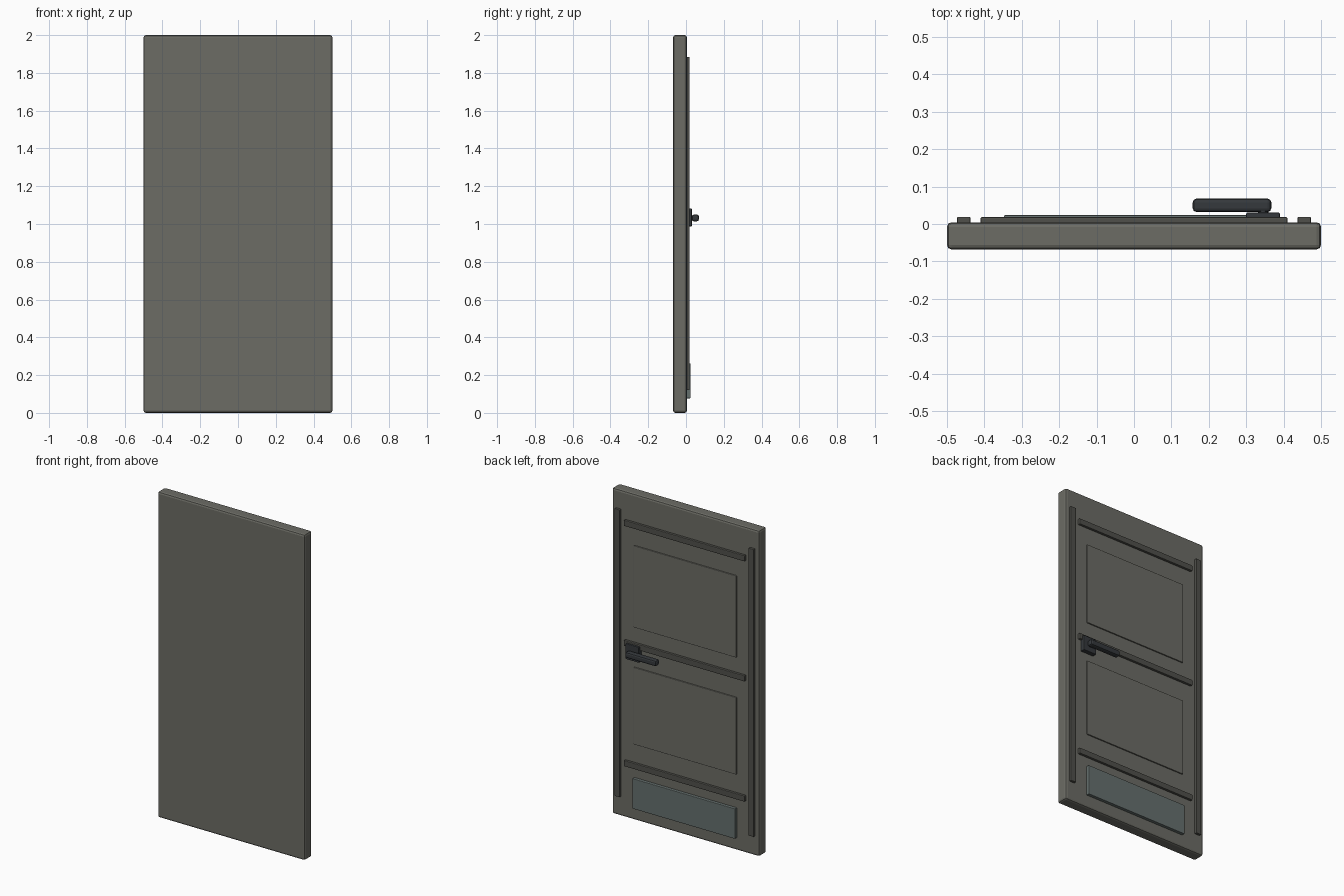
import bpy

if "Cube" in bpy.data.objects:
    bpy.data.objects.remove(bpy.data.objects["Cube"])


def material(name, r, g, b):
    m = bpy.data.materials.new(name)
    m.diffuse_color = (r, g, b, 1)
    m.use_nodes = True
    m.node_tree.nodes["Principled BSDF"].inputs["Base Color"].default_value = m.diffuse_color
    return m


DOOR = material("door_paint", 0.15, 0.15, 0.13)
TRIM = material("dark_trim", 0.08, 0.08, 0.07)
PLATE = material("kick_metal", 0.13, 0.16, 0.155)
IRON = material("dark_iron", 0.035, 0.04, 0.045)


def box(name, x, y, z, mat, bevel=0.0, segments=2):
    """Bevelled box from (min, max) ranges on each axis."""
    bpy.ops.mesh.primitive_cube_add(
        size=1, location=[(a + b) / 2 for a, b in (x, y, z)])
    o = bpy.context.object
    o.name = name
    o.scale = [b - a for a, b in (x, y, z)]
    bpy.ops.object.transform_apply(location=False, rotation=False, scale=True)
    if bevel:
        m = o.modifiers.new("bevel", 'BEVEL')
        m.width = bevel
        m.segments = segments
    o.data.materials.append(mat)
    return o


FACE = 0.0045   # back face of the slab, where all trim sits
SINK = FACE - 0.004

# main door slab
box("door_slab", (-0.5, 0.5), (-0.068, FACE), (0, 2), DOOR, 0.012)

# vertical trim strips
for side, cx in (("left", -0.455), ("right", 0.455)):
    box(f"stile_{side}", (cx - 0.018, cx + 0.018), (SINK, 0.019),
        (0.12, 1.885), TRIM, 0.003)

# horizontal trim strips
for i, cz in enumerate((0.337, 1.075, 1.812)):
    box(f"rail_{i}", (-0.41, 0.41), (SINK, 0.019),
        (cz - 0.018, cz + 0.018), TRIM, 0.004)

# shallow raised panels
for i, zr in enumerate(((0.467, 0.94), (1.185, 1.687))):
    box(f"panel_{i}", (-0.348, 0.348), (SINK, 0.012), zr, DOOR, 0.003)

# kick plate at the bottom
box("kick_plate", (-0.348, 0.348), (SINK, 0.0235), (0.077, 0.262), PLATE, 0.003)

# handle: backplate, neck and lever
box("handle_backplate", (0.30, 0.39), (SINK, 0.031), (0.987, 1.082), IRON, 0.004)
bpy.ops.mesh.primitive_cylinder_add(
    vertices=16, radius=0.014, depth=0.03, location=(0.345, 0.035, 1.032),
    rotation=(1.5708, 0, 0))
bpy.context.object.name = "handle_neck"
bpy.context.object.data.materials.append(IRON)
box("handle_lever", (0.157, 0.367), (0.032, 0.068), (1.014, 1.05), IRON, 0.01)
